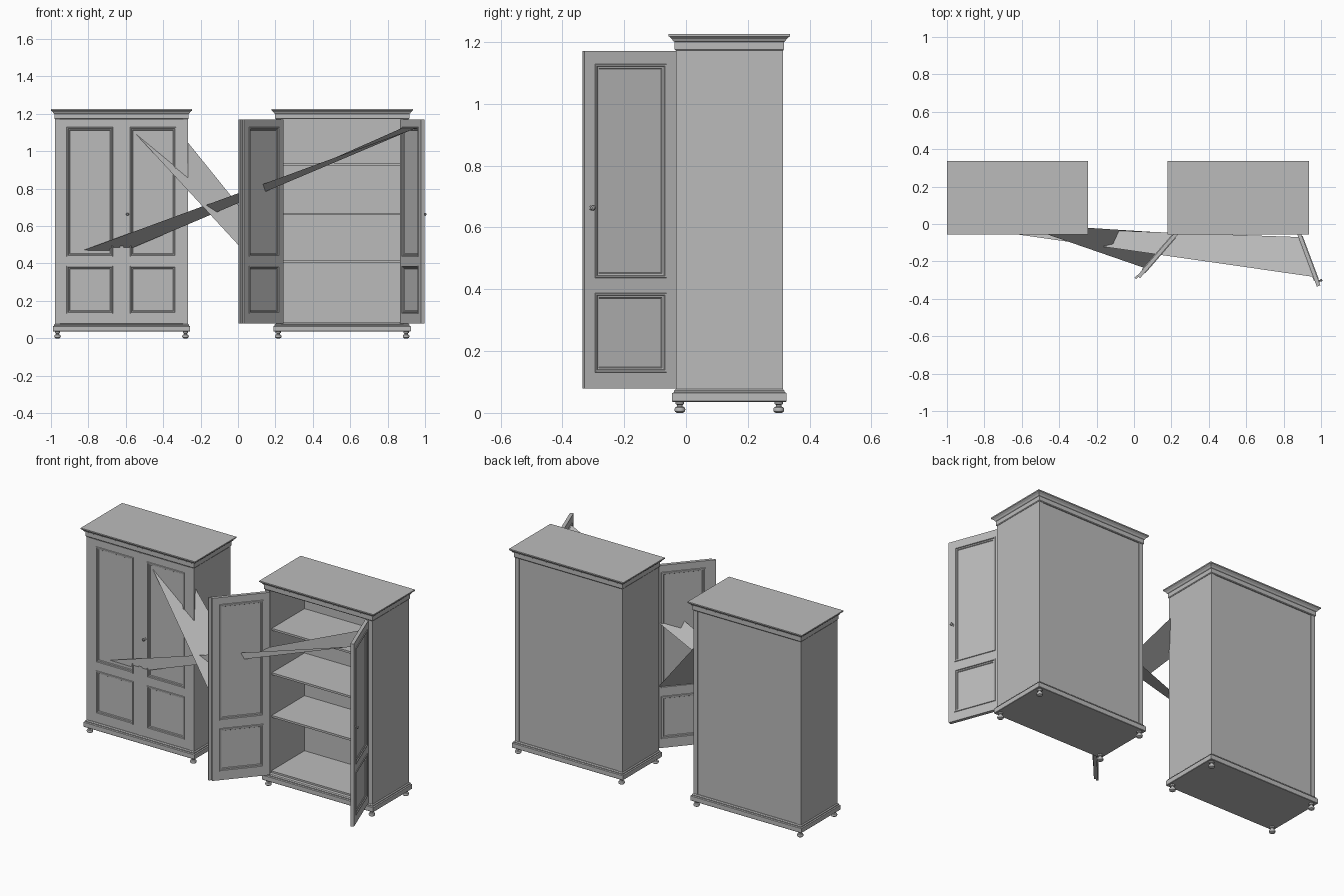
import bpy
import bmesh
from math import cos, sin, pi, radians
from mathutils import Matrix, Vector

cube = bpy.data.objects.get("Cube")
if cube:
    bpy.data.objects.remove(cube)

paint = bpy.data.materials.new("grey_paint")
paint.use_nodes = True
GREY = (0.5, 0.5, 0.5, 1)
paint.diffuse_color = GREY
paint.node_tree.nodes["Principled BSDF"].inputs["Base Color"].default_value = GREY


def finish(bm, name, matrix=None, smooth=False, fix=True):
    if matrix:
        bm.transform(matrix)
    if fix:
        bmesh.ops.recalc_face_normals(bm, faces=bm.faces)
    mesh = bpy.data.meshes.new(name)
    bm.to_mesh(mesh)
    bm.free()
    mesh.materials.append(paint)
    obj = bpy.data.objects.new(name, mesh)
    bpy.context.collection.objects.link(obj)
    if smooth:
        bpy.ops.object.select_all(action='DESELECT')
        obj.select_set(True)
        bpy.context.view_layer.objects.active = obj
        bpy.ops.object.shade_smooth_by_angle(angle=radians(40))
    return obj


def add_box(bm, x0, x1, y0, y1, z0, z1):
    size = Matrix.Diagonal((x1 - x0, y1 - y0, z1 - z0, 1))
    centre = Matrix.Translation(((x0 + x1) / 2, (y0 + y1) / 2, (z0 + z1) / 2))
    bmesh.ops.create_cube(bm, size=1, matrix=centre @ size)


def add_loft(bm, rings, capped=True):
    """Skin a list of point rings, optionally closing both ends."""
    loops = [[bm.verts.new(p) for p in ring] for ring in rings]
    n = len(loops[0])
    for a, b in zip(loops, loops[1:]):
        for i in range(n):
            j = (i + 1) % n
            bm.faces.new((a[i], a[j], b[j], b[i]))
    if capped:
        bm.faces.new(loops[0])
        bm.faces.new(loops[-1])


def rect_xy(hx, y0, y1, z):
    return [(-hx, y0, z), (hx, y0, z), (hx, y1, z), (-hx, y1, z)]


def add_turning(bm, profile, matrix, sides=16):
    """Turned part from (radius, height) pairs."""
    rings = [[matrix @ Vector((r * cos(2 * pi * i / sides), r * sin(2 * pi * i / sides), h))
              for i in range(sides)] for r, h in profile]
    add_loft(bm, rings)


HALF, FRONT, BACK = 0.355, -0.033, 0.313
TOP, FLOOR, THICK = 1.172, 0.075, 0.02
PANELS = ((0.132, 0.387), (0.437, 1.128))


def carcass(label, place, shelves):
    # Side boards, recessed back, top and bottom boards
    bm = bmesh.new()
    for s in (-1, 1):
        x = sorted((s * HALF, s * (HALF - 0.027)))
        add_box(bm, *x, FRONT, BACK, FLOOR, TOP)
    inner = HALF - 0.027
    add_box(bm, -inner, inner, BACK - 0.012, BACK - 0.004, FLOOR, TOP)
    add_box(bm, -inner, inner, FRONT + THICK, BACK - 0.012, FLOOR, FLOOR + 0.012)
    finish(bm, label + "_carcass", place)

    # Interior shelves
    bm = bmesh.new()
    for z in shelves:
        add_box(bm, -inner, inner, FRONT + THICK + 0.005, BACK - 0.012, z - 0.006, z + 0.006)
    finish(bm, label + "_shelves", place)

    # Stepped plinth and flared cornice
    for name, profile in (
            ("plinth", ((0.01, 0.036), (0.012, 0.038), (0.012, 0.064), (0.006, 0.067),
                        (0.006, 0.072), (0.001, 0.077))),
            ("cornice", ((0.001, TOP), (0.004, TOP + 0.004), (0.004, 1.2), (0.009, 1.203),
                         (0.012, 1.209), (0.02, 1.216), (0.023, 1.218), (0.023, 1.225)))):
        bm = bmesh.new()
        add_loft(bm, [rect_xy(HALF + o, FRONT - o, BACK + o, z) for o, z in profile])
        finish(bm, label + "_" + name, place)

    # Turned bun feet
    bm = bmesh.new()
    foot = ((0.01, 0), (0.016, 0.004), (0.018, 0.011), (0.015, 0.018), (0.009, 0.021),
            (0.009, 0.026), (0.014, 0.029), (0.014, 0.037))
    for x in (-0.342, 0.342):
        for y in (FRONT + 0.013, BACK - 0.013):
            add_turning(bm, foot, Matrix.Translation((x, y, 0)))
    finish(bm, label + "_feet", place, smooth=True)


def door(name, width, matrix, lap=False, knob=False):
    """Door hinged at the local origin, spanning +x, with its front at y = 0."""
    z0, z1 = FLOOR + 0.004, TOP - 0.002
    left, right = 0.036, 0.282
    bm = bmesh.new()
    # Stiles and rails
    add_box(bm, 0, left, 0, THICK, z0, z1)
    add_box(bm, right, width, 0, THICK, z0, z1)
    edges = [z0] + [z for pair in PANELS for z in pair] + [z1]
    for a, b in zip(edges[::2], edges[1::2]):
        add_box(bm, left, right, 0, THICK, a, b)
    # Recessed panels with a moulding on both faces
    bead = ((-0.001, 0.001), (0.001, -0.004), (0.006, -0.004), (0.008, 0.001),
            (0.014, 0.002), (0.017, 0.007))
    for a, b in PANELS:
        add_box(bm, left, right, 0.006, THICK - 0.006, a, b)
        for back in (False, True):
            rings = []
            for inset, depth in bead:
                y = THICK - depth if back else depth
                x0, x1, lo, hi = left + inset, right - inset, a + inset, b - inset
                rings.append([(x0, y, lo), (x1, y, lo), (x1, y, hi), (x0, y, hi)])
            add_loft(bm, rings, capped=False)
    # Overlapping meeting strip
    if lap:
        add_box(bm, width - 0.004, width + 0.017, -0.003, 0.008, z0, z1)
    # Small turned knob
    if knob:
        turn = Matrix.Translation((width - 0.024, 0, 0.663)) @ Matrix.Rotation(pi / 2, 4, 'X')
        add_turning(bm, ((0.008, -0.002), (0.008, 0.002), (0.004, 0.004), (0.004, 0.009),
                         (0.008, 0.012), (0.008, 0.016), (0.004, 0.019)), turn, 12)
    finish(bm, name, matrix)


def hinge(x, y, angle, mirrored=False):
    m = Matrix.Translation((x, y, 0)) @ Matrix.Rotation(radians(angle), 4, 'Z')
    return m @ Matrix.Diagonal((-1, 1, 1, 1)) if mirrored else m


CLOSED_X, OPEN_X, HINGE = -0.623, 0.557, 0.328
carcass("closed_wardrobe", Matrix.Translation((CLOSED_X, 0, 0)), ())
door("closed_right_door", 0.323, hinge(CLOSED_X - HINGE, FRONT, 0), lap=True)
door("closed_left_door", 0.32, hinge(CLOSED_X + HINGE, FRONT, 0, True), knob=True)

carcass("open_wardrobe", Matrix.Translation((OPEN_X, 0, 0)), (0.41, 0.665, 0.93))
door("open_right_door", 0.323, hinge(OPEN_X - HINGE, FRONT, -131), lap=True)
door("open_left_door", 0.318, hinge(OPEN_X + HINGE, FRONT + 0.003, 110.5, True), knob=True)


# Thin sheets stretched from the closed doors to the open doors
def sheet(name, corners):
    bm = bmesh.new()
    bm.faces.new([bm.verts.new(c) for c in corners])
    finish(bm, name, fix=False)


sheet("rising_sheet", ((-0.91, -0.015, 0.44), (-0.667, -0.016, 0.44),
                       (0.89, -0.07, 1.13), (0.965, -0.283, 1.13)))
sheet("falling_sheet", ((-0.581, -0.015, 1.13), (-0.335, -0.015, 1.13),
                        (0.222, -0.05, 0.44), (0.056, -0.235, 0.44)))
